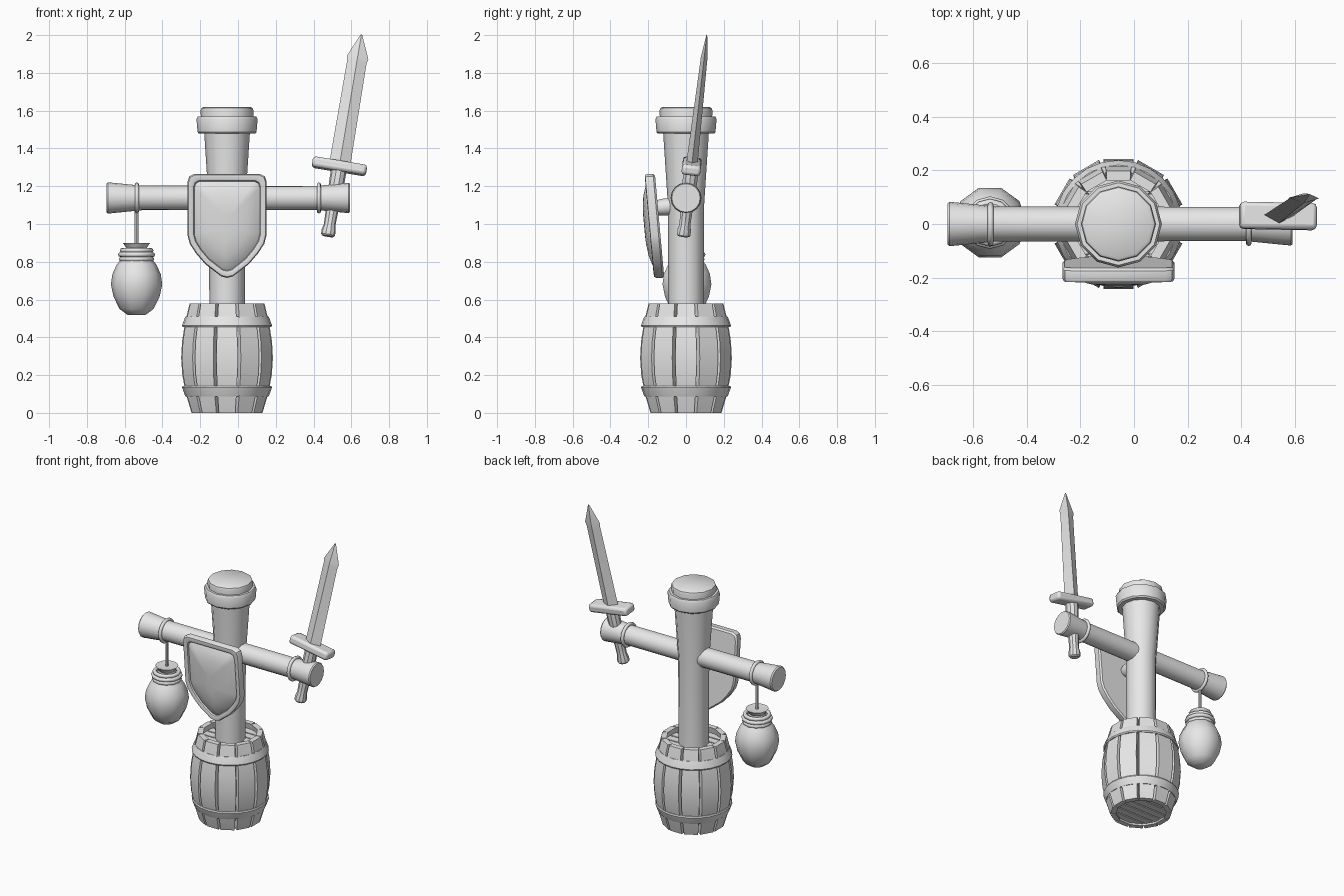
import bpy, bmesh, math
from mathutils import Matrix, Vector

if "Cube" in bpy.data.objects:
    bpy.data.objects.remove(bpy.data.objects["Cube"], do_unlink=True)

GREY = (0.8, 0.8, 0.8, 1)
mat = bpy.data.materials.new("plain grey")
mat.use_nodes = True
mat.diffuse_color = GREY
mat.node_tree.nodes["Principled BSDF"].inputs["Base Color"].default_value = GREY

CX = -0.058  # axis of post, barrel and shield


def finish(name, bm, matrix=None, angle=35, bevel=0):
    """Turn a bmesh into a shaded object with the shared material."""
    bmesh.ops.recalc_face_normals(bm, faces=bm.faces)
    me = bpy.data.meshes.new(name)
    bm.to_mesh(me)
    bm.free()
    me.materials.append(mat)
    me.shade_smooth()
    me.set_sharp_from_angle(angle=math.radians(angle))
    ob = bpy.data.objects.new(name, me)
    bpy.context.collection.objects.link(ob)
    if matrix is not None:
        ob.matrix_world = matrix
    if bevel:
        mod = ob.modifiers.new("soft edges", "BEVEL")
        mod.width = bevel
        mod.segments = 2
        mod.limit_method = "ANGLE"
    return ob


def loft(bm, rings, cap=True, loop=False):
    """Bridge equal-length rings of points with quads."""
    vs = [[bm.verts.new(p) for p in ring] for ring in rings]
    n = len(vs[0])
    pairs = list(zip(vs, vs[1:]))
    if loop:
        pairs.append((vs[-1], vs[0]))
    for a, b in pairs:
        for i in range(n):
            j = (i + 1) % n
            bm.faces.new((a[i], a[j], b[j], b[i]))
    if cap and not loop:
        bm.faces.new(vs[0])
        bm.faces.new(vs[-1])
    return vs


def circle(r, z, n):
    return [(r * math.cos(math.tau * i / n), r * math.sin(math.tau * i / n), z)
            for i in range(n)]


def lathe(name, profile, n=12, matrix=None, loop=False, angle=35):
    bm = bmesh.new()
    loft(bm, [circle(r, z, n) for r, z in profile], loop=loop)
    return finish(name, bm, matrix, angle)


def torus(name, r, thick, z, n, matrix):
    tube = [(r + thick * math.cos(math.tau * i / 8),
             z + thick * math.sin(math.tau * i / 8)) for i in range(8)]
    return lathe(name, tube, n, matrix, loop=True, angle=60)


axis = Matrix.Translation((CX, 0, 0))

# Barrel staves: twelve bowed boards, wedge shaped in section
STAVES = 12
bow = [(0, .188), (.1, .218), (.2, .237), (.29, .243), (.38, .238), (.48, .222), (.58, .198)]
half = math.tan(math.pi / STAVES)
bm = bmesh.new()
for k in range(STAVES):
    turn = Matrix.Rotation(math.tau * k / STAVES, 3, "Z")
    rings = []
    for z, r in bow:
        inner = r - .035
        w, wi = r * half * .86, inner * half
        rings.append([turn @ Vector(p) for p in
                      ((r, -w, z), (r, w, z), (inner, wi, z), (inner, -wi, z))])
    loft(bm, rings)
finish("barrel_staves", bm, axis, 30)

# Barrel hoops
for name, low, r0, r1 in (("lower_hoop", .088, .224, .238), ("upper_hoop", .455, .238, .224)):
    top = low + .055
    lathe(name, [(r0 - .03, low), (r0 - .004, low), (r0, low + .008),
                 (r1, top - .008), (r1 - .004, top), (r1 - .03, top)],
          24, axis, loop=True)


# Barrel ends made of straight planks
def plank_disc(name, r, z, count=6):
    bm = bmesh.new()
    step = 2 * r / count
    for k in range(count):
        a, b = -r + k * step + .004, -r + (k + 1) * step - .004
        edge = []
        for i in range(5):
            y = a + (b - a) * i / 4
            edge.append((math.sqrt(r * r - y * y), y))
        outline = edge + [(-x, y) for x, y in reversed(edge)]
        loft(bm, [[(x, y, h) for x, y in outline] for h in (z, z + .02)])
    finish(name, bm, axis)


plank_disc("barrel_base", .165, .015)
plank_disc("barrel_lid", .175, .52)

# Post with its collar and cap
lathe("post", [(.093, .04), (.094, .6), (.096, 1.1), (.122, 1.5)], 12, axis)
lathe("post_collar", [(.12, 1.478), (.148, 1.478), (.156, 1.487), (.162, 1.555),
                      (.154, 1.57), (.12, 1.57)], 12, axis)
lathe("post_cap", [(.138, 1.55), (.14, 1.6), (.136, 1.613), (.125, 1.62)], 12, axis)

# Crossbeam with flared ends and rope bindings
beam = Matrix.Translation((0, 0, 1.138)) @ Matrix.Rotation(math.pi / 2, 4, "Y")
lathe("crossbeam", [(.076, -.696), (.083, -.688), (.08, -.66), (.069, -.55), (.065, -.51),
                    (.064, .42), (.068, .46), (.079, .57), (.08, .585), (.075, .592)], 16, beam)
torus("left_binding", .071, .011, .428, 16, beam)
torus("right_binding", .071, .011, -.535, 16, beam)

# Hanging sack
sack = Matrix.Translation((-.537, .005, 0))
lathe("sack_cord", [(.01, .86), (.01, 1.08)], 8, sack)
lathe("sack", [(.045, .517), (.09, .55), (.122, .615), (.136, .68), (.128, .735),
               (.105, .785), (.08, .815), (.06, .85), (.05, .868), (.072, .9), (.04, .897)],
      10, sack, angle=50)
for i, (r, z) in enumerate(((.08, .814), (.085, .838), (.076, .86))):
    torus(f"sack_tie_{i + 1}", r, .013, z, 12, sack)

# Shield: raised rim around a domed panel, leaning back toward the bottom
right = [(.175, 1.265), (.2, 1.252), (.209, 1.225), (.209, .94), (.197, .895),
         (.165, .845), (.115, .787), (.03, .722)]
outline = right + [(0, .715)] + [(-x, z) for x, z in reversed(right)]
MID = .99


def shield_ring(scale, depth):
    ring = []
    for x, z in outline:
        z = MID + (z - MID) * (scale + (1 - scale) * .15)
        ring.append((x * scale, -.115 - depth - (z - .715) * .09, z))
    return ring


bm = bmesh.new()
layers = [(.96, 0), (1, .01), (1, .042), (.975, .053), (.9, .055), (.85, .05), (.83, .04),
          (.72, .056), (.5, .072), (.25, .08), (.08, .082)]
loft(bm, [shield_ring(s, d) for s, d in layers])
finish("shield", bm, axis)

# Peg joining shield and post
peg = Matrix.Translation((CX, -.05, 1.095)) @ Matrix.Rotation(math.radians(95), 4, "X")
lathe("shield_peg", [(.045, 0), (.045, .07), (.04, .1), (.03, .115)], 12, peg)

# Sword, built upright then leaned along its own axis
d = Vector((.178, .123, 1.065)).normalized()
side = (Vector((1, 0, 0)) - d * d.x).normalized()
depth = d.cross(side)
sword = Matrix((side, depth, d)).transposed().to_4x4()
sword.translation = (.475, -.013, .935)

lathe("sword_grip", [(.03, 0), (.037, .008), (.038, .03), (.031, .06), (.032, .1),
                     (.041, .3), (.041, .37)], 10, sword)

bm = bmesh.new()
bmesh.ops.create_cube(bm, size=1)
bmesh.ops.scale(bm, vec=(.29, .1, .055), verts=bm.verts)
bmesh.ops.translate(bm, vec=(0, 0, .378), verts=bm.verts)
finish("sword_guard", bm, sword, 40, bevel=.016)

# Blade: diamond section ending in a point
bm = bmesh.new()
loft(bm, [[(w, 0, t), (0, h, t), (-w, 0, t), (0, -h, t)]
          for t, w, h in ((.39, .056, .03), (.94, .052, .018), (.965, .058, .018),
                          (1.09, .004, .002))])
finish("sword_blade", bm, sword, 20)
